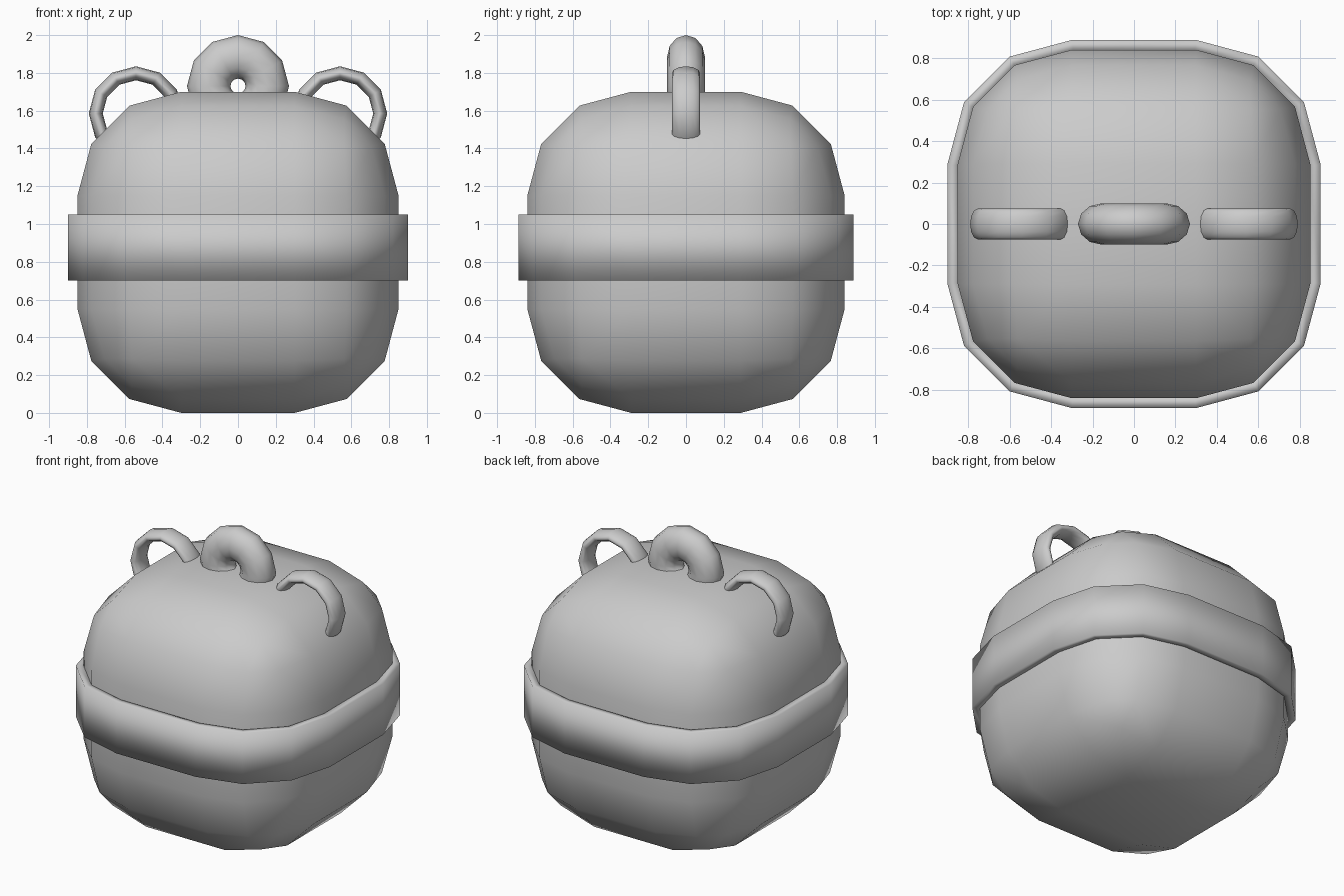
import bpy, bmesh
from math import pi, radians

if "Cube" in bpy.data.objects:
    bpy.data.objects.remove(bpy.data.objects["Cube"])


def box(name, centre, size, radius, vertical_only=False):
    """Box with broad three-segment rounded edges."""
    bm = bmesh.new()
    bmesh.ops.create_cube(bm, size=1)
    bmesh.ops.scale(bm, vec=size, verts=bm.verts)
    edges = bm.edges[:]
    if vertical_only:
        edges = [e for e in edges
                 if abs(e.verts[0].co.z - e.verts[1].co.z) > 0.01]
    bmesh.ops.bevel(bm, geom=edges, offset=radius, segments=3, profile=0.5,
                    affect='EDGES', clamp_overlap=False)
    if vertical_only:
        bm.normal_update()
        caps = [f for f in bm.faces if abs(f.normal.z) > 0.9]
        bmesh.ops.delete(bm, geom=caps, context='FACES_ONLY')
    mesh = bpy.data.meshes.new(name)
    bm.to_mesh(mesh)
    bm.free()
    ob = bpy.data.objects.new(name, mesh)
    ob.location = centre
    bpy.context.collection.objects.link(ob)
    bpy.context.view_layer.objects.active = ob
    return ob


def smooth(ob, angle):
    bpy.ops.object.select_all(action='DESELECT')
    ob.select_set(True)
    bpy.context.view_layer.objects.active = ob
    bpy.ops.object.shade_smooth_by_angle(angle=radians(angle))


def loop(name, x, z, outer, tube, half_depth):
    """Upright ring, stretched in depth."""
    bpy.ops.mesh.primitive_torus_add(
        major_segments=12, minor_segments=12, major_radius=outer - tube,
        minor_radius=tube, location=(x, 0, z), rotation=(pi / 2, 0, 0))
    ob = bpy.context.object
    ob.name = name
    ob.scale.z = half_depth / tube
    bpy.ops.object.shade_smooth()


# Rounded body
body = box("body", (0, 0, 0.85), (1.70, 1.68, 1.70), 0.55)
smooth(body, 60)

# Belt around the middle
band = box("band", (0, 0, 0.875), (1.80, 1.775, 0.35), 0.6, True)
wall = band.modifiers.new("wall", 'SOLIDIFY')
wall.thickness = 0.055
wall.offset = -1
smooth(band, 40)

# Hanging loop and the two side loops
loop("top_loop", 0, 1.73, 0.27, 0.115, 0.10)
for side, sx in (("left", -1), ("right", 1)):
    loop(side + "_loop", sx * 0.54, 1.585, 0.25, 0.037, 0.075)
